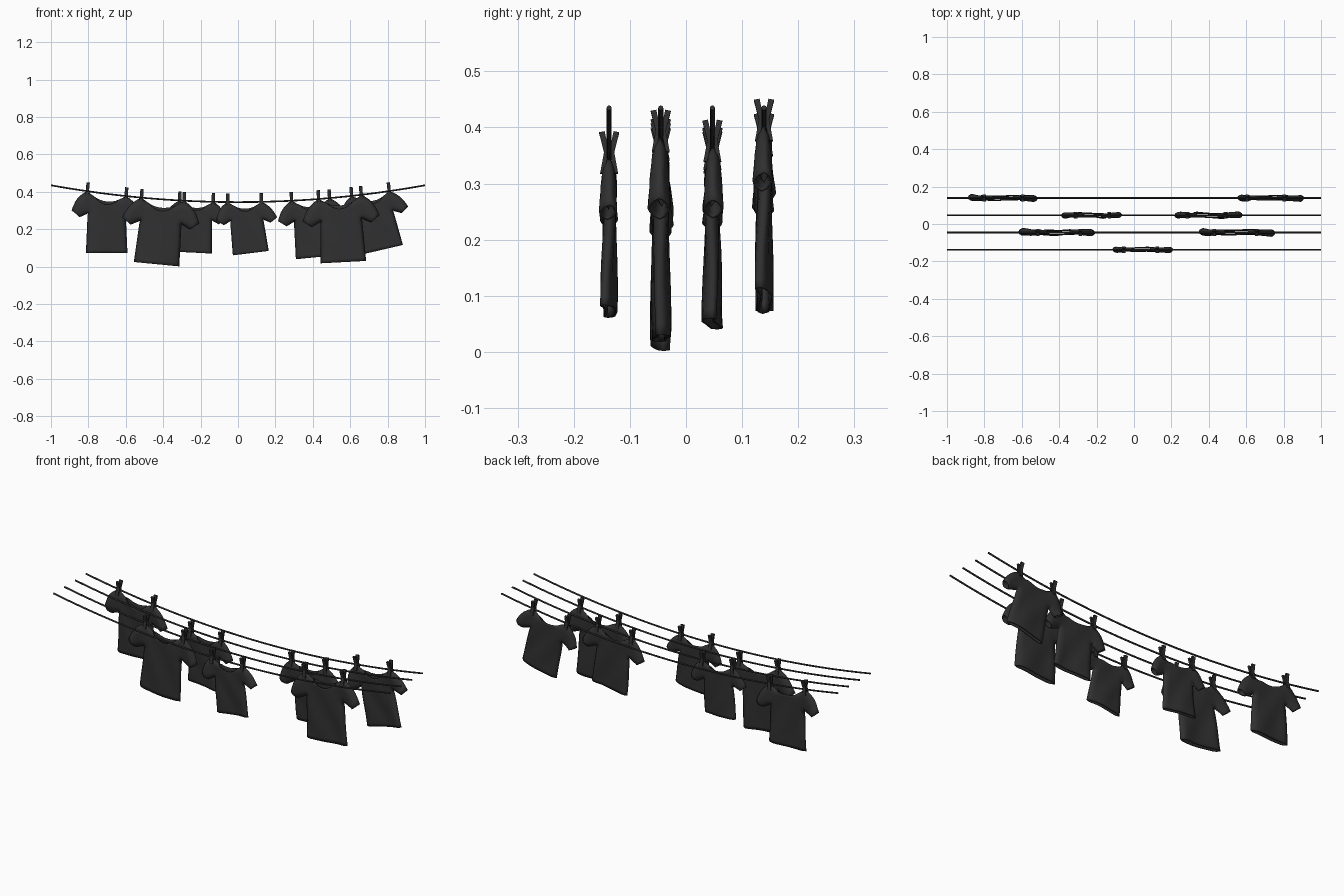
import bpy, bmesh, math
from mathutils import Vector

if "Cube" in bpy.data.objects:
    bpy.data.objects.remove(bpy.data.objects["Cube"])

dark = bpy.data.materials.new("dark")
dark.diffuse_color = (0.03, 0.03, 0.03, 1)
dark.use_nodes = True
dark.node_tree.nodes["Principled BSDF"].inputs["Base Color"].default_value = dark.diffuse_color

LINES = [-0.137, -0.045, 0.047, 0.139]
HEM, PIT = -0.348, -0.122


def line_z(x):
    return 0.345 + 0.09 * x * x


def lerp(a, b, t):
    return a + (b - a) * t


def add_object(name, bm):
    me = bpy.data.meshes.new(name)
    bm.to_mesh(me)
    bm.free()
    ob = bpy.data.objects.new(name, me)
    me.materials.append(dark)
    bpy.context.collection.objects.link(ob)
    return ob


# sagging lines
def washing_line(y):
    cu = bpy.data.curves.new("washing_line", 'CURVE')
    cu.dimensions = '3D'
    cu.bevel_depth = 0.0045
    cu.bevel_resolution = 2
    cu.use_fill_caps = True
    sp = cu.splines.new('POLY')
    sp.points.add(32)
    for i, p in enumerate(sp.points):
        x = -1 + i / 16
        p.co = (x, y, line_z(x), 1)
    ob = bpy.data.objects.new("washing_line", cu)
    cu.materials.append(dark)
    bpy.context.collection.objects.link(ob)


# seams (right half) that pinch front and back panels together
SEAMS = [((0.12, HEM), (0.11, PIT)), ((0.11, PIT), (0.16, -0.147)),
         ((0.072, -0.027), (0.115, 0)), ((0.115, 0), (0.165, -0.045)),
         ((0.165, -0.045), (0.205, -0.115))]


def seam_distance(x, z):
    p, best = Vector((abs(x), z)), 1
    for a, b in SEAMS:
        a, b = Vector(a), Vector(b)
        t = (p - a).dot(b - a) / (b - a).length_squared
        best = min(best, (p - a.lerp(b, min(1, max(0, t)))).length)
    return best


def shirt(y0, cx, scale, hem_deg, phase):
    bm = bmesh.new()
    slope = math.atan(0.18 * cx)

    def vert(x, z, side, seam):
        t = lerp(0.011, 0.018, min(1, max(0, (abs(x) - 0.1) / 0.08)))
        y = 0 if seam else side * t * math.sqrt(min(1, seam_distance(x, z) / 0.025))
        depth = min(1, max(0, z / HEM))
        y += depth ** 2 * (0.007 * math.sin(24 * x + phase) - 0.03 * x)
        y += 0.002 * math.sin(40 * x + 25 * z + phase)
        # top follows the line, hem swings
        a, h = lerp(slope, math.radians(hem_deg), depth), math.radians(hem_deg)
        px = x * math.cos(a) - z * math.sin(h)
        pz = x * math.sin(a) + z * math.cos(h)
        return bm.verts.new((cx + px * scale, y0 + y * scale,
                             line_z(cx) + pz * scale))

    def panel(fn, nu, nv, flip):
        g = [[fn(i, j) for j in range(nv + 1)] for i in range(nu + 1)]
        for i in range(nu):
            for j in range(nv):
                f = [g[i][j], g[i + 1][j], g[i + 1][j + 1], g[i][j + 1]]
                bm.faces.new(f[::-1] if flip else f)

    for side in (-1, 1):
        def torso(i, j):
            u = i / 8 - 1
            if j <= 12:
                z = lerp(HEM, PIT, j / 12)
                x = u * lerp(0.12, 0.11, j / 12)
            else:
                t = (j - 12) / 8
                x = u * lerp(0.11, 0.115, t)
                top = -0.045 * (1 - u * u)
                if side < 0:
                    top -= 0.018 * max(0, 1 - (u / 0.625) ** 2)
                z = lerp(PIT, top, t)
            seam = (abs(u) == 1 and j <= 12) or (j == 20 and abs(u) >= 0.625)
            return vert(x, z, side, seam)

        panel(torso, 16, 20, side > 0)
        for s in (-1, 1):
            def sleeve(i, j):
                k, t = i / 6, j / 8
                lo = Vector((0.11, PIT)).lerp(Vector((0.16, -0.147)), k)
                hi = Vector((0.115, 0)).lerp(Vector((0.205, -0.115)), k)
                hi += Vector((0.011, 0.011)) * math.sin(math.pi * k)
                p = lo.lerp(hi, t)
                return vert(s * p.x, p.y, side, j in (0, 8))
            panel(sleeve, 6, 8, (side > 0) != (s < 0))
    bmesh.ops.remove_doubles(bm, verts=bm.verts, dist=0.0002)
    bmesh.ops.recalc_face_normals(bm, faces=bm.faces)
    for f in bm.faces:
        f.smooth = True
    ob = add_object("shirt", bm)
    mod = ob.modifiers.new("cloth", 'SOLIDIFY')
    mod.thickness = 0.004
    mod.offset = 0


# clothes peg: two bent prongs, pinched at the line
def peg(x, y, tilt):
    bm = bmesh.new()
    prof = [(0.009, -0.028), (0.016, -0.028), (0.009, 0.01), (0.018, 0.045),
            (0.008, 0.047), (0.0005, 0.012)]
    for s in (-1, 1):
        f = bm.faces.new([bm.verts.new((-0.009, s * a, b)) for a, b in prof])
        ex = bmesh.ops.extrude_face_region(bm, geom=[f])
        for v in ex["geom"]:
            if isinstance(v, bmesh.types.BMVert):
                v.co.x += 0.018
    bmesh.ops.recalc_face_normals(bm, faces=bm.faces)
    ob = add_object("peg", bm)
    ob.location = (x, y, line_z(x))
    ob.rotation_euler = (0, -tilt, 0)


for y in LINES:
    washing_line(y)

# line index, centre x, scale, hem swing in degrees
SHIRTS = [(3, -0.702, 0.91, 0), (3, 0.708, 0.88, 13), (2, -0.222, 0.79, -3),
          (2, 0.388, 0.89, 5.5), (1, -0.402, 1.0, -5.5), (1, 0.545, 1.0, 3),
          (0, 0.035, 0.79, 7)]
for n, (li, cx, sc, deg) in enumerate(SHIRTS):
    shirt(LINES[li], cx, sc, deg, n * 1.3)
    for s in (-1, 1):
        x = cx + s * 0.114 * sc
        peg(x, LINES[li], 0.18 * x * 0.7)
